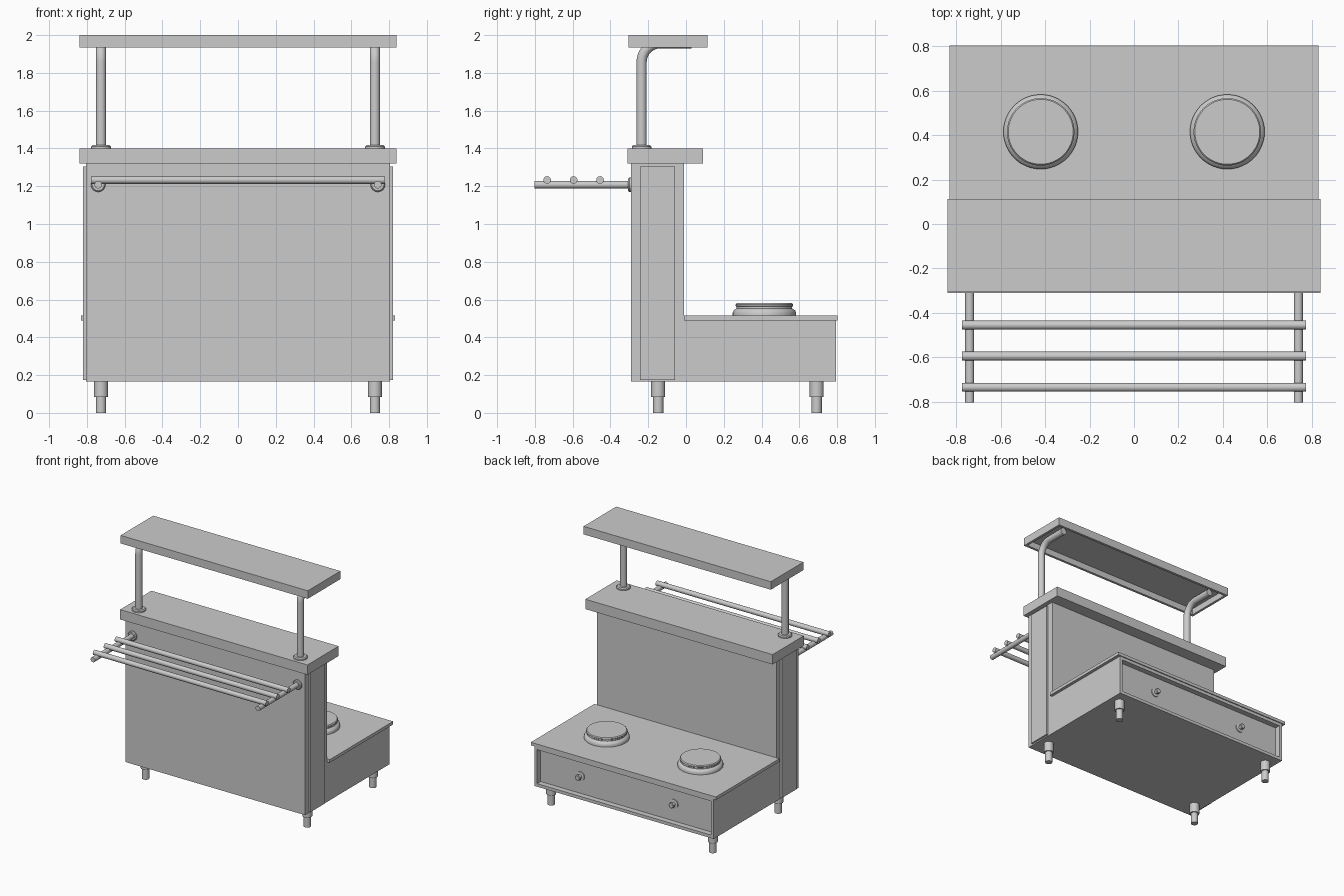
import bpy, bmesh, math
from mathutils import Vector, Matrix

if "Cube" in bpy.data.objects:
    bpy.data.objects.remove(bpy.data.objects["Cube"])


def finish(name, bm, smooth=False):
    bmesh.ops.recalc_face_normals(bm, faces=bm.faces)
    me = bpy.data.meshes.new(name)
    bm.to_mesh(me)
    bm.free()
    ob = bpy.data.objects.new(name, me)
    bpy.context.collection.objects.link(ob)
    if smooth:
        bpy.ops.object.select_all(action='DESELECT')
        ob.select_set(True)
        bpy.context.view_layer.objects.active = ob
        bpy.ops.object.shade_smooth_by_angle(angle=math.radians(35))
    return ob


def box(name, x, y, z, hollow=None, rim=0.02, depth=0.05):
    """Box from (min, max) ranges; the face looking along 'hollow' is recessed."""
    bm = bmesh.new()
    bmesh.ops.create_cube(bm, size=1)
    for v in bm.verts:
        v.co = Vector(r[0] if c < 0 else r[1] for c, r in zip(v.co, (x, y, z)))
    if hollow:
        d = Vector(hollow)
        bm.normal_update()
        face = next(f for f in bm.faces if f.normal.dot(d) > 0.9)
        bmesh.ops.inset_region(bm, faces=[face], thickness=rim, use_even_offset=True)
        inner = bmesh.ops.extrude_discrete_faces(bm, faces=[face])['faces'][0]
        bmesh.ops.translate(bm, verts=inner.verts, vec=-d * depth)
    return finish(name, bm)


def lathe(name, profile, loc, axis=(0, 0, 1), sides=32):
    """Closed solid of revolution from (radius, height) points along axis."""
    bm = bmesh.new()
    rings = [[bm.verts.new((r * math.cos(i * math.tau / sides),
                            r * math.sin(i * math.tau / sides), h))
              for i in range(sides)] for r, h in profile]
    for a, b in zip(rings, rings[1:]):
        for i in range(sides):
            j = (i + 1) % sides
            bm.faces.new((a[i], a[j], b[j], b[i]))
    bm.faces.new(rings[0][::-1])
    bm.faces.new(rings[-1])
    rot = Vector((0, 0, 1)).rotation_difference(Vector(axis)).to_matrix().to_4x4()
    bmesh.ops.transform(bm, matrix=Matrix.Translation(loc) @ rot, verts=bm.verts)
    return finish(name, bm, True)


def pipe(name, points, radius):
    cu = bpy.data.curves.new(name, 'CURVE')
    cu.dimensions = '3D'
    cu.bevel_depth = radius
    cu.bevel_resolution = 6
    cu.use_fill_caps = True
    sp = cu.splines.new('POLY')
    sp.points.add(len(points) - 1)
    for p, co in zip(sp.points, points):
        p.co = (*co, 1)
    ob = bpy.data.objects.new(name, cu)
    bpy.context.collection.objects.link(ob)
    return ob


# Upright cabinet, with raised panels on its sides
box("cabinet_column", (-.805, .805), (-.29, -.01), (.165, 1.32))
box("counter_slab", (-.84, .84), (-.31, .09), (1.32, 1.4))
box("top_shelf", (-.84, .84), (-.305, .113), (1.935, 2), (0, 0, -1), .02, .05)

# Low cabinet with a recessed rear control panel
box("low_cabinet", (-.805, .805), (-.01, .795), (.165, .49), (0, 1, 0), .025, .045)
box("low_cabinet_top", (-.83, .83), (-.01, .803), (.49, .515))

# Tray rails
for i, y in enumerate((-.735, -.595, -.455)):
    lathe(f"tray_rail_{i + 1}", [(.02, -.775), (.02, .775)], (0, y, 1.233), (1, 0, 0), 24)

for s, side in ((-1, "left"), (1, "right")):
    box(f"{side}_side_panel", sorted((s * .8, s * .82)), (-.243, -.058), (.175, 1.305))

    # Post bending forward under the shelf
    x, y, z, r = s * .725, -.235, 1.957, .1
    arc = [(x, y + r - r * math.cos(a), z - r + r * math.sin(a))
           for a in (k * math.pi / 24 for k in range(13))]
    pipe(f"{side}_shelf_post", [(x, y, 1.39)] + arc + [(x, .03, z)], .027)
    lathe(f"{side}_post_flange", [(.052, 1.4), (.052, 1.41), (.045, 1.417)], (x, y, 0))

    # Rail bracket and wall flange
    lathe(f"{side}_rail_bracket", [(.02, -.803), (.02, -.29)], (s * .74, 0, 1.208), (0, 1, 0), 24)
    lathe(f"{side}_bracket_flange", [(.032, -.306), (.038, -.3), (.038, -.29)],
          (s * .74, 0, 1.208), (0, 1, 0))

    # Hot plate and control knob
    lathe(f"{side}_hot_plate", [(.168, .515), (.168, .53), (.163, .542), (.15, .551),
                                (.147, .553), (.147, .562), (.152, .566), (.152, .574),
                                (.146, .581)], (s * .42, .415, 0), sides=48)
    lathe(f"{side}_control_knob", [(.036, .75), (.036, .757), (.016, .76), (.016, .775),
                                   (.022, .779), (.022, .79), (.018, .794)],
          (s * .42, 0, .33), (0, 1, 0))

    # Stepped feet
    for y, end in ((-.147, "front"), (.692, "back")):
        lathe(f"{end}_{side}_foot", [(.027, 0), (.027, .085), (.037, .085), (.037, .165)],
              (x, y, 0))
